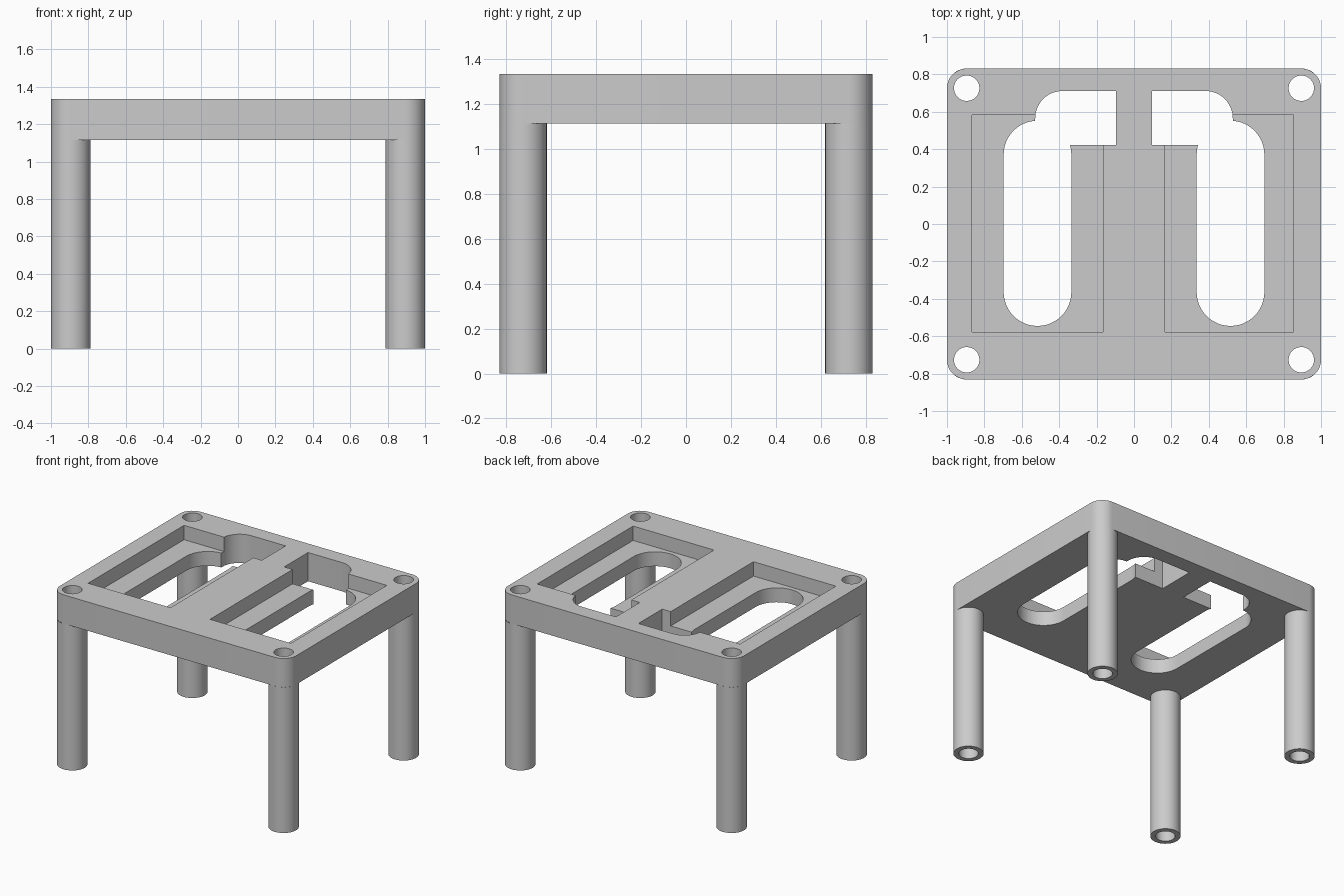
import bpy
import bmesh
from math import cos, sin, pi

cube = bpy.data.objects.get("Cube")
if cube:
    bpy.data.objects.remove(cube, do_unlink=True)

TOP, UNDER, FLOOR = 1.335, 1.115, 1.225     # plate top, plate underside, recess floor
LEG_X, LEG_Y = 0.8945, 0.726
LEG_R, BORE_R = 0.1055, 0.068
OVER = 0.1                                  # how far cutters overshoot

grey = bpy.data.materials.new("light_grey")
grey.use_nodes = True
grey.diffuse_color = (0.6, 0.6, 0.6, 1)
grey.node_tree.nodes["Principled BSDF"].inputs["Base Color"].default_value = (0.6, 0.6, 0.6, 1)


def outline(x0, x1, y0, y1, radii=(0, 0, 0, 0), steps=12):
    """Rectangle with rounded corners, counter-clockwise from front left."""
    corners = [(x0, y0, 1, 1), (x1, y0, -1, 1), (x1, y1, -1, -1), (x0, y1, 1, -1)]
    pts = []
    for i, ((x, y, sx, sy), r) in enumerate(zip(corners, radii)):
        if r == 0:
            pts.append((x, y))
            continue
        for k in range(steps + 1):
            a = pi + (i + k / steps) * pi / 2
            pts.append((x + sx * r + r * cos(a), y + sy * r + r * sin(a)))
    return pts


def prism(name, pts, z0, z1):
    """Upright solid over a flat outline."""
    bm = bmesh.new()
    face = bm.faces.new([bm.verts.new((x, y, z0)) for x, y in pts])
    ext = bmesh.ops.extrude_face_region(bm, geom=[face])
    up = [v for v in ext["geom"] if isinstance(v, bmesh.types.BMVert)]
    bmesh.ops.translate(bm, verts=up, vec=(0, 0, z1 - z0))
    bmesh.ops.recalc_face_normals(bm, faces=bm.faces)
    return finish(name, bm)


def finish(name, bm):
    mesh = bpy.data.meshes.new(name)
    bm.to_mesh(mesh)
    bm.free()
    mesh.materials.append(grey)
    obj = bpy.data.objects.new(name, mesh)
    bpy.context.collection.objects.link(obj)
    return obj


def ring(cx, cy, r, n=48):
    return [(cx + r * cos(2 * pi * i / n), cy + r * sin(2 * pi * i / n)) for i in range(n)]


def cut(obj, cutter):
    """Subtract the cutter and discard it."""
    mod = obj.modifiers.new("cut", 'BOOLEAN')
    mod.operation, mod.solver, mod.object = 'DIFFERENCE', 'EXACT', cutter
    bpy.context.view_layer.objects.active = obj
    bpy.ops.object.modifier_apply(modifier=mod.name)
    bpy.data.objects.remove(cutter, do_unlink=True)


def smooth(obj):
    bpy.ops.object.select_all(action='DESELECT')
    obj.select_set(True)
    bpy.context.view_layer.objects.active = obj
    bpy.ops.object.shade_smooth_by_angle(angle=pi / 6)


# Top plate with rounded corners
plate = prism("top_plate", outline(-1, 1, -0.831, 0.831, [LEG_R] * 4), UNDER, TOP)

# Shallow rectangular recesses
for x0, x1 in ((-0.865, -0.167), (0.167, 0.852)):
    cut(plate, prism("recess_cutter", outline(x0, x1, -0.577, 0.583), FLOOR, TOP + OVER))

# Long round-ended slots and the notches behind them, both right through
for side in (-1, 1):
    slot = outline(0.335, 0.697, -0.545, 0.552, [0.1809] * 4)
    notch = outline(0.095, 0.528, 0.423, 0.711, [0, 0, 0.145, 0])
    for name, shape in (("slot_cutter", slot), ("notch_cutter", notch)):
        pts = [(side * x, y) for x, y in shape]
        cut(plate, prism(name, pts, UNDER - OVER, TOP + OVER))

# Hollow legs, with their bores continuing up through the plate
for sx, x_name in ((-1, "right"), (1, "left")):
    for sy, y_name in ((-1, "front"), (1, "back")):
        x, y = sx * LEG_X, sy * LEG_Y
        cut(plate, prism("bore_cutter", ring(x, y, BORE_R), UNDER - OVER, TOP + OVER))
        bm = bmesh.new()
        loops = [[bm.verts.new((px, py, z)) for px, py in ring(x, y, r)]
                 for r, z in ((LEG_R, UNDER), (LEG_R, 0), (BORE_R, 0), (BORE_R, UNDER))]
        for a, b in zip(loops, loops[1:]):
            for i in range(len(a)):
                j = (i + 1) % len(a)
                bm.faces.new((a[i], b[i], b[j], a[j]))
        smooth(finish(y_name + "_" + x_name + "_leg", bm))

smooth(plate)
